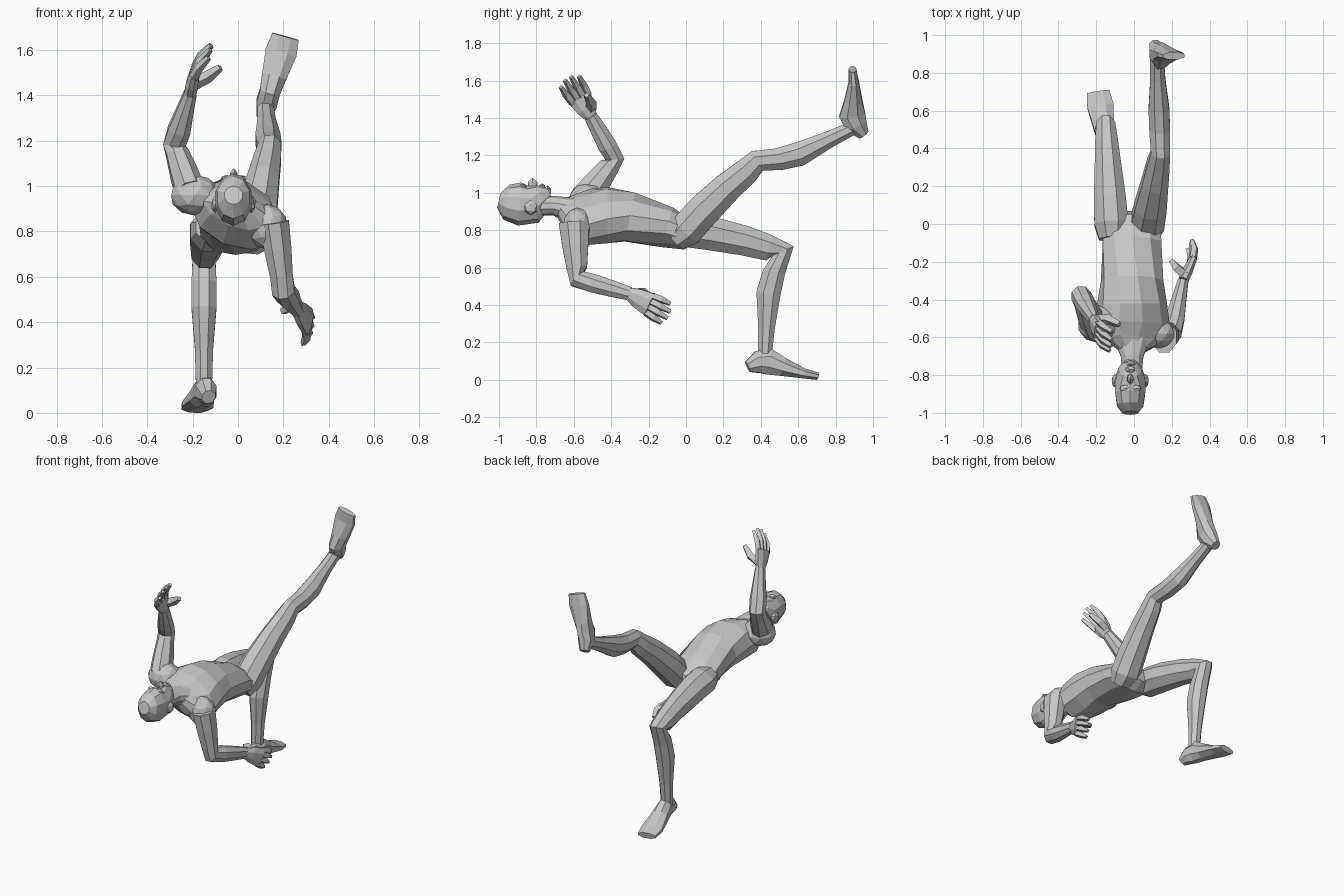
import bpy
import bmesh
import math
from mathutils import Vector, Matrix

default_cube = bpy.data.objects.get("Cube")
if default_cube:
    bpy.data.objects.remove(default_cube, do_unlink=True)

# One flat grey for the whole figure
grey = bpy.data.materials.new("plain_grey")
grey.use_nodes = True
tone = (0.57, 0.57, 0.57, 1)
grey.diffuse_color = tone
grey.node_tree.nodes["Principled BSDF"].inputs["Base Color"].default_value = tone

SIDEWAYS = Vector((1, 0, 0))
BACKWARD = Vector((0, 1, 0))
UPWARD = Vector((0, 0, 1))


def finish(name, bm):
    """Turn a bmesh into a flat shaded object with the shared material."""
    bmesh.ops.recalc_face_normals(bm, faces=bm.faces)
    mesh = bpy.data.meshes.new(name)
    bm.to_mesh(mesh)
    bm.free()
    mesh.materials.append(grey)
    obj = bpy.data.objects.new(name, mesh)
    bpy.context.collection.objects.link(obj)


def loft(name, sections, sides=8, hint=SIDEWAYS):
    """Skin rings along a path; section = centre, half width, half depth, roll, shift."""
    bm = bmesh.new()
    centres = [section[0] for section in sections]
    grow = 1 / math.cos(math.pi / sides)
    rings = []
    for i, (centre, width, depth, roll, shift) in enumerate(sections):
        before = centres[max(i - 1, 0)]
        after = centres[min(i + 1, len(centres) - 1)]
        tangent = (after - before).normalized()
        across = (hint - tangent * hint.dot(tangent)).normalized()
        across = Matrix.Rotation(math.radians(roll), 3, tangent) @ across
        behind = tangent.cross(across)
        ring = []
        for k in range(sides):
            angle = math.tau * (k + 0.5) / sides
            offset = across * math.cos(angle) * width + behind * math.sin(angle) * depth
            ring.append(bm.verts.new(centre + behind * shift + offset * grow))
        rings.append(ring)
    for low, high in zip(rings, rings[1:]):
        for k in range(sides):
            following = (k + 1) % sides
            bm.faces.new((low[k], low[following], high[following], high[k]))
    bm.faces.new(rings[0])
    bm.faces.new(rings[-1])
    finish(name, bm)


def limb(name, joints, profile):
    """Two bones through three joints; profile = joint number, width, depth, shift."""
    joints = [Vector(joint) for joint in joints]
    sections = []
    for place, width, depth, shift in profile:
        bone = min(int(place), len(joints) - 2)
        centre = joints[bone].lerp(joints[bone + 1], place - bone)
        sections.append((centre, width, depth, 0, shift))
    loft(name, sections)


def foot(name, heel, toe, instep):
    """Wedge foot standing on the line from heel to toe."""
    heel, toe = Vector(heel), Vector(toe)
    sections = []
    for place, width, depth in ((0, .03, .03), (.15, .045, .06), (.3, .045, .07),
                                (.5, .055, .05), (.8, .07, .027), (1, .06, .02)):
        sections.append((heel.lerp(toe, place) + instep * depth, width, depth, 0, 0))
    loft(name, sections)


def digit(name, base, knuckle, tip, size):
    """Four-sided finger tapering to its tip."""
    loft(name, [(base, size, size, 0, 0), (knuckle, size, size, 0, 0),
                (tip, size * 0.6, size * 0.6, 0, 0)], sides=4, hint=Vector((1, 0.3, 0.2)))


def hand(side, wrist, knuckles, spread, curl):
    """Palm, four curled fingers and a thumb; spread points to the thumb side."""
    wrist, knuckles = Vector(wrist), Vector(knuckles)
    aim = (knuckles - wrist).normalized()
    spread = (spread - aim * spread.dot(aim)).normalized()
    palm = []
    for place, width, depth in ((0, .035, .027), (.4, .052, .028), (1, .065, .02)):
        palm.append((wrist.lerp(knuckles, place), width, depth, 0, 0))
    loft(side + "_palm", palm, hint=spread)
    for label, rank in (("index", 3), ("middle", 1), ("ring", -1), ("little", -3)):
        reach = 0.14 - abs(rank) * 0.01
        base = knuckles + spread * rank * 0.016 - aim * 0.01
        knuckle = base + aim * reach * 0.5 + spread * rank * 0.002 + curl * 0.015
        tip = base + aim * reach + spread * rank * 0.003 + curl * 0.05
        digit(side + "_" + label + "_finger", base, knuckle, tip, 0.015)
    root = wrist + aim * 0.03 + spread * 0.02
    bend = root + aim * 0.03 + spread * 0.02 + curl * 0.06
    digit(side + "_thumb", root, bend, bend + aim * 0.05 + curl * 0.05, 0.02)


def lump(name, centre, size, detail=1):
    """Faceted bump."""
    bm = bmesh.new()
    bmesh.ops.create_icosphere(bm, subdivisions=detail, radius=1)
    bmesh.ops.scale(bm, vec=size, verts=bm.verts)
    bmesh.ops.translate(bm, vec=centre, verts=bm.verts)
    finish(name, bm)


def trunk(name, middle, rows):
    """Loft along the body; row = y, z, half width, half depth, roll."""
    loft(name, [(Vector((middle, y, z)), width, depth, roll, 0)
                for y, z, width, depth, roll in rows], sides=10)


# Torso, twisted so the right shoulder is higher
trunk("torso", -.01, (
    (-.67, .92, .07, .05, 15), (-.62, .9, .15, .08, 24), (-.53, .87, .2, .13, 24),
    (-.42, .88, .18, .14, 20), (-.3, .87, .16, .13, 12), (-.1, .815, .155, .105, 0),
    (0, .78, .15, .08, 0), (.06, .79, .06, .05, 0)))

# Neck and head, face turned upwards
head = -.02
trunk("neck", -.01, ((-.8, .93, .05, .05, 0), (-.7, .93, .06, .05, 0),
                     (-.6, .9, .1, .07, 0)))
trunk("head", head, (
    (-1, .96, .04, .04, 0), (-.96, .95, .07, .09, 0), (-.89, .94, .08, .11, 0),
    (-.82, .94, .08, .1, 0), (-.77, .98, .06, .07, 0), (-.73, 1, .03, .03, 0)))
lump("nose", (head, -.82, 1.04), (.02, .03, .04))
lump("mouth", (head, -.77, 1.03), (.03, .02, .02))
lump("chin", (head, -.74, 1.01), (.03, .02, .03))
for label, sign in (("left", 1), ("right", -1)):
    lump(label + "_ear", (head + sign * .08, -.83, .92), (.02, .04, .04))
    lump(label + "_brow", (head + sign * .03, -.87, 1.035), (.03, .02, .015))

# Legs: the left one kicked up, the right one planted with a bent knee
leg_profile = (
    (-.15, .07, .06, 0), (0, .09, .09, 0), (.25, .085, .09, -.01), (.6, .07, .08, -.01),
    (.85, .06, .07, 0), (1, .05, .06, 0), (1.2, .055, .06, .03), (1.4, .055, .065, .04),
    (1.7, .04, .045, .02), (2, .035, .035, 0))
limb("left_leg", ((.07, 0, .8), (.14, .38, 1.17), (.12, .92, 1.36)), leg_profile)
limb("right_leg", ((-.12, 0, .8), (-.15, .52, .69), (-.15, .42, .1)), leg_profile)
foot("left_foot", (.11, .98, 1.31), (.21, .91, 1.66), -BACKWARD)
foot("right_foot", (-.13, .33, .04), (-.19, .7, 0), UPWARD)

# Arms: the left one swept down and back, the right one raised
arm_profile = (
    (0, .065, .08, 0), (.4, .06, .07, 0), (.8, .05, .055, 0), (1, .05, .05, 0),
    (1.3, .05, .05, 0), (1.6, .04, .045, 0), (2, .028, .036, 0))
left_wrist = (.26, -.3, .46)
right_wrist = (-.21, -.51, 1.41)
limb("left_arm", ((.16, -.6, .84), (.2, -.58, .54), left_wrist), arm_profile)
limb("right_arm", ((-.21, -.54, .97), (-.28, -.38, 1.18), right_wrist), arm_profile)
lump("left_shoulder", (.13, -.58, .82), (.09, .08, .1), 2)
lump("right_shoulder", (-.19, -.53, .96), (.11, .1, .09), 2)
hand("left", left_wrist, (.31, -.19, .4), UPWARD, -SIDEWAYS)
hand("right", right_wrist, (-.19, -.57, 1.51), BACKWARD, SIDEWAYS)
